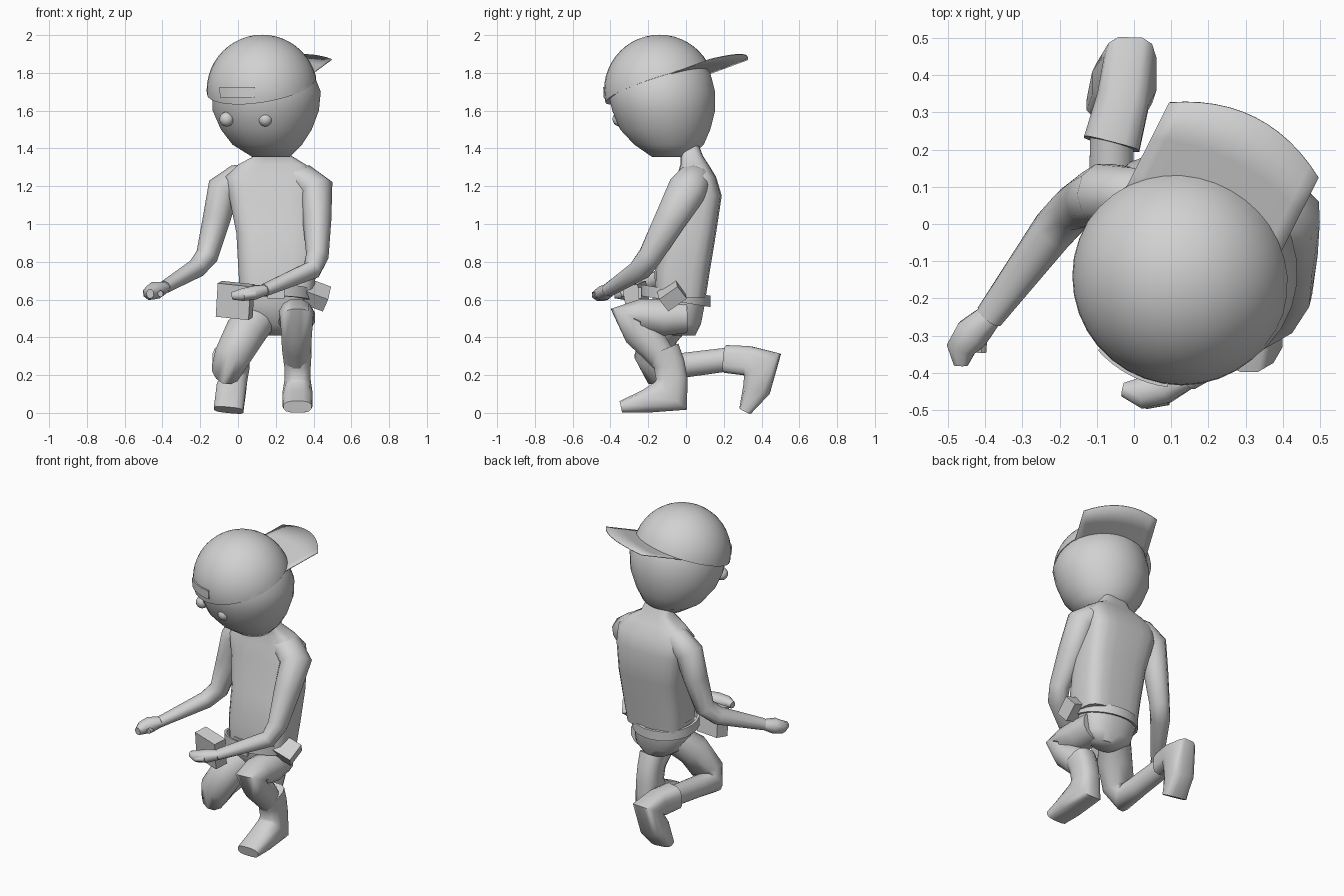
import bpy, bmesh
from math import cos, sin, pi, radians
from mathutils import Vector, Matrix

if "Cube" in bpy.data.objects:
    bpy.data.objects.remove(bpy.data.objects["Cube"])

SHADE = (0.64, 0.64, 0.64, 1)
grey = bpy.data.materials.new("plain grey")
grey.use_nodes = True
grey.diffuse_color = SHADE
grey.node_tree.nodes["Principled BSDF"].inputs["Base Color"].default_value = SHADE


def finish(name, bm, angle=40):
    bmesh.ops.recalc_face_normals(bm, faces=bm.faces)
    mesh = bpy.data.meshes.new(name)
    bm.to_mesh(mesh)
    bm.free()
    mesh.materials.append(grey)
    ob = bpy.data.objects.new(name, mesh)
    bpy.context.collection.objects.link(ob)
    bpy.ops.object.select_all(action='DESELECT')
    ob.select_set(True)
    bpy.context.view_layer.objects.active = ob
    if angle:
        bpy.ops.object.shade_smooth_by_angle(angle=radians(angle))
    return ob


def bridge(bm, rings, caps=True):
    n = len(rings[0])
    loops = [[bm.verts.new(p) for p in ring] for ring in rings]
    for a, b in zip(loops, loops[1:]):
        for i in range(n):
            j = (i + 1) % n
            bm.faces.new((a[i], a[j], b[j], b[i]))
    if caps:
        bm.faces.new(loops[0])
        bm.faces.new(loops[-1])


def signed_pow(v, e):
    return abs(v) ** e * (1 if v > 0 else -1)


def oval(centre, u, v, n, e=1):
    """Ring of points; e below 1 makes it boxier."""
    ring = []
    for i in range(n):
        a = 2 * pi * (i + 0.5) / n
        ring.append(centre + u * signed_pow(cos(a), e) + v * signed_pow(sin(a), e))
    return ring


def stack(name, rows, n, e=1):
    """Level rings: z, centre x, centre y, half width, half depth."""
    bm = bmesh.new()
    bridge(bm, [oval(Vector((x, y, z)), Vector((a, 0, 0)), Vector((0, b, 0)), n, e)
                for z, x, y, a, b in rows])
    return finish(name, bm, 60)


def limb(name, rows, side, n=10, e=1):
    """Rings along a path: x, y, z, half width along side, half thickness."""
    pts = [Vector(r[:3]) for r in rows]
    rings = []
    for i, r in enumerate(rows):
        t = Vector((0, 0, 0))
        if i:
            t += (pts[i] - pts[i - 1]).normalized()
        if i < len(pts) - 1:
            t += (pts[i + 1] - pts[i]).normalized()
        t.normalize()
        u = (Vector(side) - t * t.dot(Vector(side))).normalized()
        rings.append(oval(pts[i], u * r[3], t.cross(u) * r[4], n, e))
    bm = bmesh.new()
    bridge(bm, rings)
    return finish(name, bm, 60)


def block(name, centre, size, turn):
    bm = bmesh.new()
    bmesh.ops.create_cube(bm, size=1)
    bmesh.ops.scale(bm, vec=size, verts=bm.verts)
    rot = Matrix.Rotation(turn[2], 4, 'Z') @ Matrix.Rotation(turn[1], 4, 'Y') @ Matrix.Rotation(turn[0], 4, 'X')
    bmesh.ops.transform(bm, matrix=Matrix.Translation(centre) @ rot, verts=bm.verts)
    return finish(name, bm, 0)


# Head, trunk and hips
stack("head", [(1.355, .175, -.08, .1, .1), (1.42, .155, -.09, .185, .185), (1.5, .15, -.11, .242, .24),
               (1.6, .147, -.118, .283, .274), (1.7, .15, -.13, .29, .286),
               (1.8, .14, -.13, .26, .26), (1.9, .13, -.14, .19, .19)], 28)
stack("torso", [(.61, .205, -.03, .195, .135), (.75, .208, -.02, .207, .147),
                (.95, .208, .02, .218, .14), (1.15, .185, .06, .235, .13),
                (1.25, .178, .055, .245, .105), (1.315, .18, .045, .18, .075),
                (1.36, .185, .03, .1, .06), (1.44, .18, .0, .08, .06)], 20, .55)
stack("hips", [(.41, .22, -.01, .08, .06), (.47, .2, -.025, .16, .105),
               (.57, .19, -.04, .185, .14), (.66, .19, -.04, .185, .14)], 20, .85)

# Cap turned backwards: dome cut by a plane rising towards the peak
HUB = Vector((.128, -.14, 1.708))
BACK = Vector((.45, .893, 0))
ACROSS = Vector((.893, -.45, 0))
RISE = .36
RADIUS = .294
bm = bmesh.new()
bmesh.ops.create_uvsphere(bm, u_segments=36, v_segments=24, radius=RADIUS)
bmesh.ops.translate(bm, vec=HUB, verts=bm.verts)
normal = Vector((0, 0, 1)) - BACK * RISE
bmesh.ops.bisect_plane(bm, geom=bm.verts[:] + bm.edges[:] + bm.faces[:],
                       plane_co=HUB + Vector((0, 0, .027)), plane_no=normal, clear_inner=True)
bmesh.ops.holes_fill(bm, edges=[ed for ed in bm.edges if ed.is_boundary])
finish("cap_dome", bm, 50)

# Cap peak
bm = bmesh.new()
rows = []
for i in range(13):
    s = -.24 + .45 * i / 12
    row = []
    for k in range(4):
        t = .08 + (.39 - 1.35 * (s + .015) ** 2) * k / 3
        p = HUB + ACROSS * s + BACK * t
        p.z += .035 + .33 * t - .1 * s * s
        row.append(bm.verts.new(p))
    rows.append(row)
for a, b in zip(rows, rows[1:]):
    for k in range(3):
        bm.faces.new((a[k], b[k], b[k + 1], a[k + 1]))
peak = finish("cap_peak", bm)
mod = peak.modifiers.new("thickness", 'SOLIDIFY')
mod.thickness = .005
mod.offset = 0

# Strap plate on the cap front
bm = bmesh.new()
edges = []
for i in range(9):
    a = -.38 + .72 * i / 8
    col = []
    for z in (-.038, .018):
        rad = (RADIUS ** 2 - z * z) ** .5
        for r in (rad - .002, rad + .0075):
            col.append(HUB - BACK * cos(a) * r + ACROSS * sin(a) * r + Vector((0, 0, z)))
    edges.append([col[0], col[1], col[3], col[2]])
bridge(bm, edges)
finish("cap_strap", bm, 30)

# Eyes
for side, spot in (("right", (-.06, -.285, 1.555)), ("left", (.145, -.35, 1.555))):
    bm = bmesh.new()
    bmesh.ops.create_uvsphere(bm, u_segments=14, v_segments=10, radius=.039)
    bmesh.ops.translate(bm, vec=spot, verts=bm.verts)
    finish(side + "_eye", bm, 60)

# Arms and hands
limb("right_arm", [(.12, .05, 1.27, .06, .06), (.0, .075, 1.235, .08, .082), (-.08, .08, 1.18, .085, .088),
                   (-.115, .065, 1.02, .078, .073), (-.165, .04, .83, .065, .06),
                   (-.22, -.02, .765, .062, .052), (-.39, -.25, .665, .04, .034)], (0, 1, 0))
limb("right_hand", [(-.385, -.245, .665, .036, .03), (-.435, -.295, .65, .05, .048),
                    (-.465, -.335, .635, .042, .04), (-.465, -.38, .63, .02, .025)], (1, -.8, 0), 8)
limb("right_thumb", [(-.41, -.26, .64, .02, .02), (-.41, -.345, .63, .015, .018)], (1, 0, 0), 6)
limb("left_arm", [(.22, .05, 1.27, .07, .06), (.345, .04, 1.235, .1, .082), (.418, .005, 1.18, .105, .092),
                  (.418, -.085, 1.02, .088, .076), (.42, -.19, .83, .065, .06),
                  (.39, -.245, .755, .062, .052), (.14, -.41, .65, .042, .034)], (0, 1, 0))
limb("left_hand", [(.145, -.41, .65, .036, .03), (.08, -.435, .635, .052, .04),
                   (.02, -.455, .625, .045, .035), (-.03, -.445, .62, .02, .022)], (0, 1, 0), 8)
limb("left_thumb", [(.09, -.47, .63, .02, .02), (.03, -.485, .62, .015, .018)], (0, 1, 0), 6)

# Legs: left foot planted, right knee down
limb("left_leg", [(.3, .0, .51, .1, .09), (.31, -.12, .505, .1, .1), (.308, -.24, .515, .095, .092),
                  (.31, -.31, .51, .092, .1), (.31, -.25, .43, .084, .09),
                  (.31, -.17, .35, .08, .085), (.31, -.1, .26, .068, .07)], (1, 0, 0), 12)
limb("left_boot", [(.315, -.12, .335, .077, .088), (.315, -.09, .26, .072, .085), (.315, -.075, .18, .07, .085),
                   (.315, -.08, .09, .08, .115), (.315, -.22, .06, .082, .062),
                   (.315, -.345, .032, .075, .032)], (1, 0, 0), 12, .7)
limb("right_leg", [(.12, -.04, .52, .1, .09), (.04, -.13, .43, .11, .1), (-.03, -.18, .3, .1, .095),
                   (-.06, -.155, .23, .082, .09), (-.06, -.03, .25, .065, .068), (-.06, .24, .285, .06, .065)], (1, 0, 0), 12)
limb("right_boot", [(-.06, .215, .285, .078, .075), (-.03, .33, .275, .072, .08),
                    (-.01, .405, .255, .072, .115), (-.035, .375, .13, .08, .075),
                    (-.05, .315, .015, .08, .035)], (1, 0, 0), 12, .6)

# Belt as a tilted open band
bm = bmesh.new()
rings = []
for scale, dz in ((1, -.03), (1.08, -.03), (1.08, .03), (1, .03), (1, -.03)):
    ring = oval(Vector((.185, -.055, .62 + dz)), Vector((.195 * scale, 0, 0)), Vector((0, .172 * scale, 0)), 24)
    rings.append([p + Vector((0, 0, -.16 * (p.y + .055))) for p in ring])
bridge(bm, rings, False)
bmesh.ops.remove_doubles(bm, verts=bm.verts, dist=.0001)
finish("belt", bm, 30)

# Belt pouches and buckle
block("right_pouch", (-.015, -.26, .595), (.18, .085, .18), (.15, .1, -.25))
block("left_pouch", (.41, -.075, .625), (.13, .12, .085), (.65, .35, .1))
block("belt_buckle", (.2, -.245, .635), (.09, .02, .06), (0, 0, 0))
